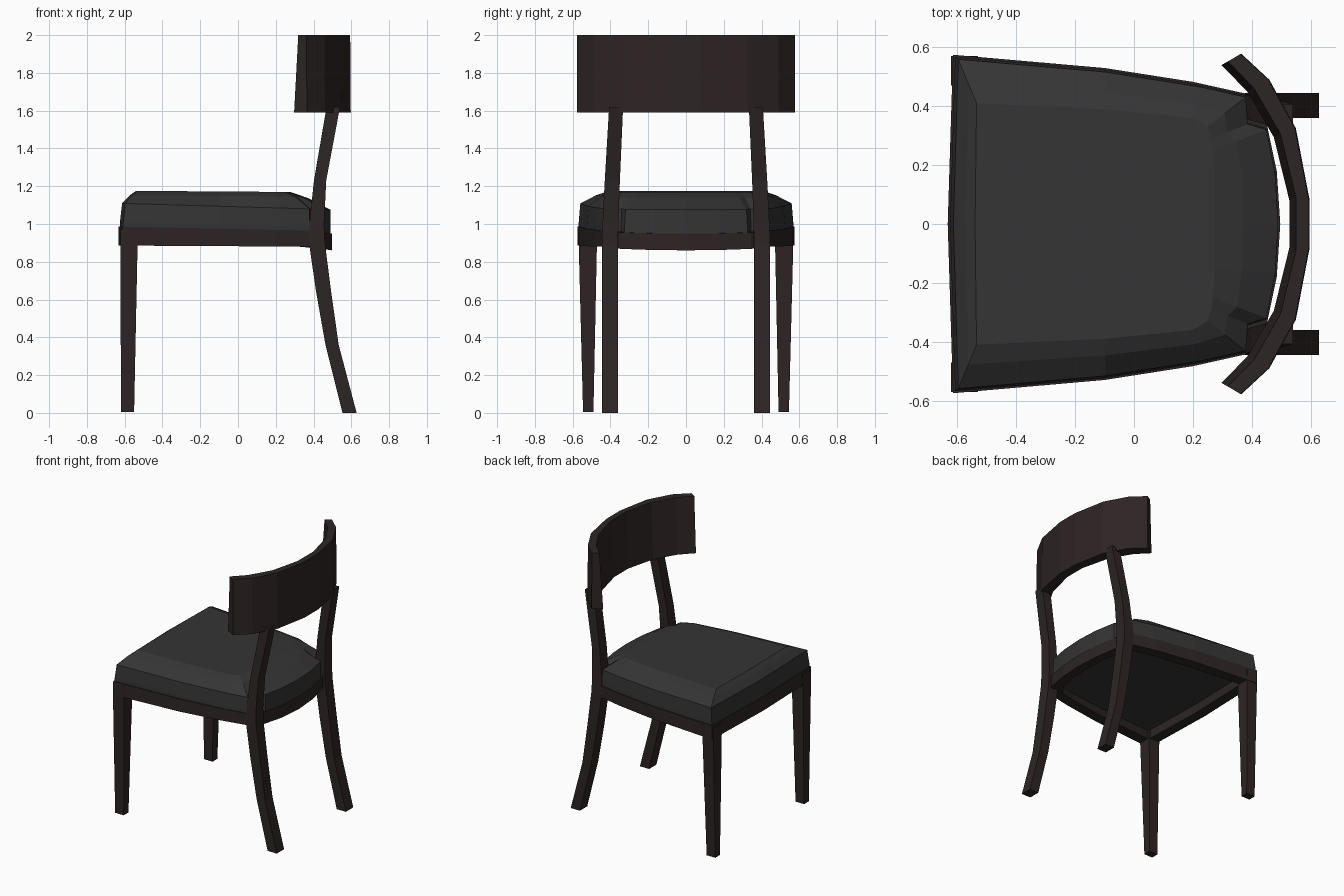
import bpy, bmesh

if "Cube" in bpy.data.objects:
    bpy.data.objects.remove(bpy.data.objects["Cube"])


def material(name, rgb):
    m = bpy.data.materials.new(name)
    m.diffuse_color = (*rgb, 1)
    m.use_nodes = True
    m.node_tree.nodes["Principled BSDF"].inputs["Base Color"].default_value = m.diffuse_color
    return m


WOOD = material("dark wood", (0.027, 0.018, 0.018))
FABRIC = material("charcoal fabric", (0.035, 0.035, 0.035))


def loft(name, rings, mat, closed=False, mirror=False):
    """Skin a list of equal-length point rings; cap the ends or close the loop."""
    bm = bmesh.new()
    vs = [[bm.verts.new(p) for p in r] for r in rings]
    n = len(rings[0])
    last = len(vs) if closed else len(vs) - 1
    for i in range(last):
        a, b = vs[i], vs[(i + 1) % len(vs)]
        for j in range(n):
            k = (j + 1) % n
            bm.faces.new((a[j], a[k], b[k], b[j]))
    if not closed:
        bm.faces.new(vs[0])
        bm.faces.new(vs[-1])
    bmesh.ops.recalc_face_normals(bm, faces=bm.faces)
    me = bpy.data.meshes.new(name)
    bm.to_mesh(me)
    bm.free()
    me.materials.append(mat)
    ob = bpy.data.objects.new(name, me)
    bpy.context.collection.objects.link(ob)
    if mirror:
        mod = ob.modifiers.new("mirror", 'MIRROR')
        mod.use_axis = (False, True, False)
        mod.use_mirror_merge = False
    return ob


def rect(x0, x1, y0, y1, z):
    return [(x0, y0, z), (x1, y0, z), (x1, y1, z), (x0, y1, z)]


def full(half):
    """Mirror a half outline (first and last points on y = 0) into a loop."""
    return half + [(x, -y) for x, y in half[-2:0:-1]]


def ramp(x, table):
    """Piecewise linear height along x."""
    for (xa, za), (xb, zb) in zip(table, table[1:]):
        if x <= xb:
            break
    return za + (zb - za) * (x - xa) / (xb - xa)


def lift(outline, table):
    return [(x, y, ramp(x, table)) for x, y in outline]


# Front legs: square, tapering downwards
loft("front_leg", [rect(-0.62, -0.55, 0.49, 0.545, 0.005),
                   rect(-0.622, -0.53, 0.47, 0.57, 0.97)], WOOD, mirror=True)

# Back legs: sabre curve running up into the backrest
path = [(0, 0.553, 0.628, 0.36, 0.445), (0.36, 0.463, 0.533, 0.36, 0.445),
        (0.65, 0.412, 0.492, 0.36, 0.445), (0.9, 0.376, 0.46, 0.36, 0.445),
        (1.0, 0.378, 0.456, 0.358, 0.442), (1.23, 0.402, 0.467, 0.35, 0.43),
        (1.62, 0.469, 0.54, 0.333, 0.407)]
loft("back_leg", [rect(x0, x1, y0, y1, z) for z, x0, x1, y0, y1 in path],
     WOOD, mirror=True)

# Seat frame: hollow ring of rails, bowed at the back
outer = full([(-0.633, 0), (-0.615, 0.575), (-0.1, 0.53), (0.2, 0.483),
              (0.38, 0.443), (0.45, 0.345), (0.485, 0.18), (0.497, 0)])
inner = full([(-0.555, 0), (-0.54, 0.49), (-0.1, 0.45), (0.2, 0.405),
              (0.32, 0.375), (0.37, 0.31), (0.405, 0.17), (0.415, 0)])
top = [(-0.64, 0.987), (0.38, 0.965), (0.5, 0.948)]
low = [(-0.64, 0.886), (0.38, 0.88), (0.5, 0.86)]
loft("seat_frame", [lift(outer, low), lift(outer, top),
                    lift(inner, top), lift(inner, low)], WOOD, closed=True)

# Cushion: notched around the back legs, with sloping shoulders
base = full([(-0.625, 0), (-0.608, 0.568), (-0.1, 0.524), (0.22, 0.473),
             (0.378, 0.438), (0.385, 0.345), (0.45, 0.325), (0.48, 0.17), (0.49, 0)])
crown = full([(-0.54, 0), (-0.535, 0.41), (-0.1, 0.39), (0.2, 0.36),
              (0.25, 0.33), (0.262, 0.29), (0.268, 0.25), (0.275, 0.15), (0.275, 0)])
shoulder = [(x * 0.985 + (0.002 if x < 0 else 0.007), y * 0.985) for x, y in base]
middle = [(a * 0.45 + c * 0.55, b * 0.45 + d * 0.55)
          for (a, b), (c, d) in zip(shoulder, crown)]
loft("seat_cushion", [lift(base, [(-0.64, 0.955), (0.5, 0.925)]),
                      lift(base, [(-0.64, 1.01), (0.5, 0.985)]),
                      lift(shoulder, [(-0.64, 1.11), (0.38, 1.08), (0.5, 1.075)]),
                      lift(middle, [(-0.64, 1.152), (0.2, 1.147), (0.5, 1.13)]),
                      lift(crown, [(-0.64, 1.176), (0.5, 1.168)])], FABRIC)

# Backrest: curved board, slightly thinner at the top
back = [(0.365, 0.578), (0.46, 0.49), (0.55, 0.325), (0.597, 0.08)]
front = [(0.297, 0.54), (0.385, 0.45), (0.475, 0.295), (0.528, 0.08)]
sections = []
for side in (1, -1):
    part = [[(bx, by * side, 1.59), (bx - 0.003, by * side, 2.0),
             (fx + 0.022, (fy + 0.012) * side, 2.0), (fx, fy * side, 1.59)]
            for (bx, by), (fx, fy) in zip(back, front)]
    sections += part if side == 1 else part[::-1]
loft("backrest", sections, WOOD)
